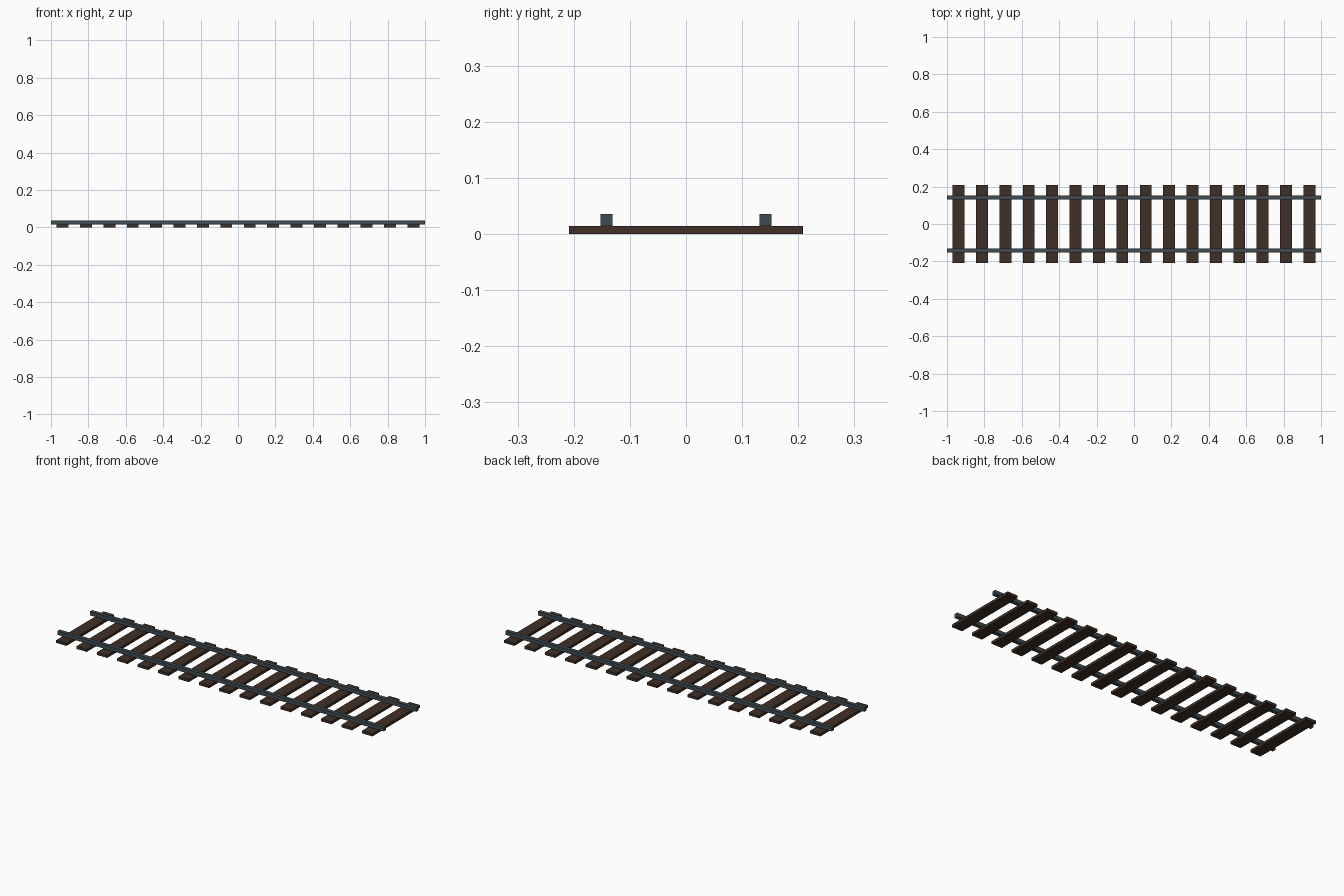
import bpy

if "Cube" in bpy.data.objects:
    bpy.data.objects.remove(bpy.data.objects["Cube"])

def material(name, rgb):
    m = bpy.data.materials.new(name)
    m.diffuse_color = (*rgb, 1.0)
    m.use_nodes = True
    m.node_tree.nodes["Principled BSDF"].inputs["Base Color"].default_value = m.diffuse_color
    return m

wood = material("dark_brown_wood", (0.050, 0.029, 0.020))
steel = material("blue_grey_steel", (0.050, 0.070, 0.083))

def box(name, size, centre, mat):
    bpy.ops.mesh.primitive_cube_add(size=1, location=centre)
    ob = bpy.context.object
    ob.name = name
    ob.scale = size
    bpy.ops.object.transform_apply(location=False, rotation=False, scale=True)
    ob.data.materials.append(mat)
    return ob

TIE_COUNT = 16
TIE_TOP = 0.0145
RAIL_TOP = 0.0357

# Wooden cross ties, evenly spaced
for i in range(TIE_COUNT):
    x = -0.9375 + i * 0.125
    box(f"cross_tie_{i + 1}", (0.0635, 0.417, TIE_TOP), (x, 0, TIE_TOP / 2), wood)

# Two steel rails resting on the ties
for name, side in (("front_rail", -1), ("back_rail", 1)):
    box(name, (2.0, 0.0208, RAIL_TOP - TIE_TOP),
        (0, side * 0.1417, (RAIL_TOP + TIE_TOP) / 2), steel)
